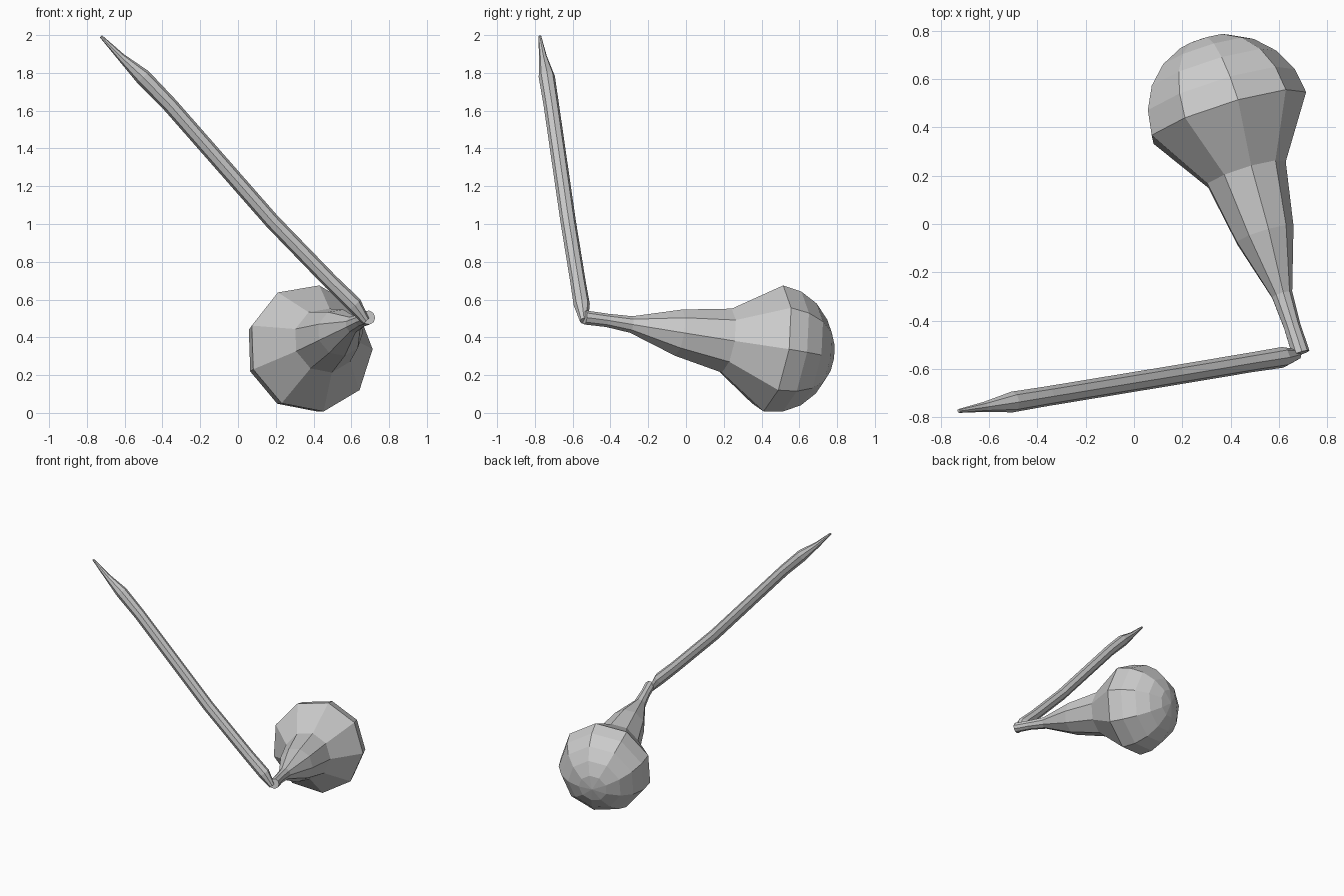
import bpy, bmesh, math
from mathutils import Vector

if "Cube" in bpy.data.objects:
    bpy.data.objects.remove(bpy.data.objects["Cube"])


def tube(name, rings, sides, phase, side_hint):
    """Skin a faceted tube through (centre, radius) rings; radius 0 makes a point."""
    axis = (Vector(rings[-1][0]) - Vector(rings[0][0])).normalized()
    hint = Vector(side_hint)
    u = (hint - axis * hint.dot(axis)).normalized()
    v = u.cross(axis)
    bm = bmesh.new()
    loops = []
    for c, r in rings:
        n = sides if r > 0 else 1
        loops.append([bm.verts.new(Vector(c) + r * (
            u * math.cos(phase + math.tau * k / sides) +
            v * math.sin(phase + math.tau * k / sides))) for k in range(n)])
    for a, b in zip(loops, loops[1:]):
        for k in range(sides):
            j = (k + 1) % sides
            if len(b) == 1:
                bm.faces.new((a[k], a[j], b[0]))
            else:
                bm.faces.new((a[k], a[j], b[j], b[k]))
    for loop in (loops[0], loops[-1]):
        if len(loop) > 2:
            bm.faces.new(loop)
    bmesh.ops.recalc_face_normals(bm, faces=bm.faces)
    me = bpy.data.meshes.new(name)
    bm.to_mesh(me)
    bm.free()
    ob = bpy.data.objects.new(name, me)
    bpy.context.collection.objects.link(ob)
    return ob


# Bulb with a tapering neck, ending in a faceted hemisphere
neck_end = Vector((0.69, -0.535, 0.505))
centre = Vector((0.385, 0.445, 0.342))
axis = (centre - neck_end).normalized()
R = 0.343
bulb = [
    (neck_end, 0.038),
    ((0.653, -0.42, 0.49), 0.036),
    ((0.612, -0.292, 0.468), 0.045),
    ((0.54, -0.045, 0.425), 0.126),
    ((0.462, 0.207, 0.383), 0.174),
]
for i in range(6):
    lat = math.radians(18 * i)
    bulb.append((centre + axis * R * math.sin(lat), R * math.cos(lat) if i < 5 else 0))
tube("bulb_and_neck", bulb, 9, math.radians(2), (1, 0, 0))

# Long thin stick rising from the neck end to a drawn-out tip
stick = [
    ((0.677, -0.54, 0.487), 0.022),
    ((0.615, -0.552, 0.573), 0.043),
    ((0.49, -0.572, 0.695), 0.041),
    ((0.18, -0.624, 1.015), 0.041),
    ((-0.36, -0.713, 1.63), 0.041),
    ((-0.505, -0.737, 1.78), 0.043),
    ((-0.62, -0.757, 1.885), 0.021),
    ((-0.725, -0.774, 1.993), 0.008),
]
tube("stick", stick, 8, 0, (0, 1, 0))
